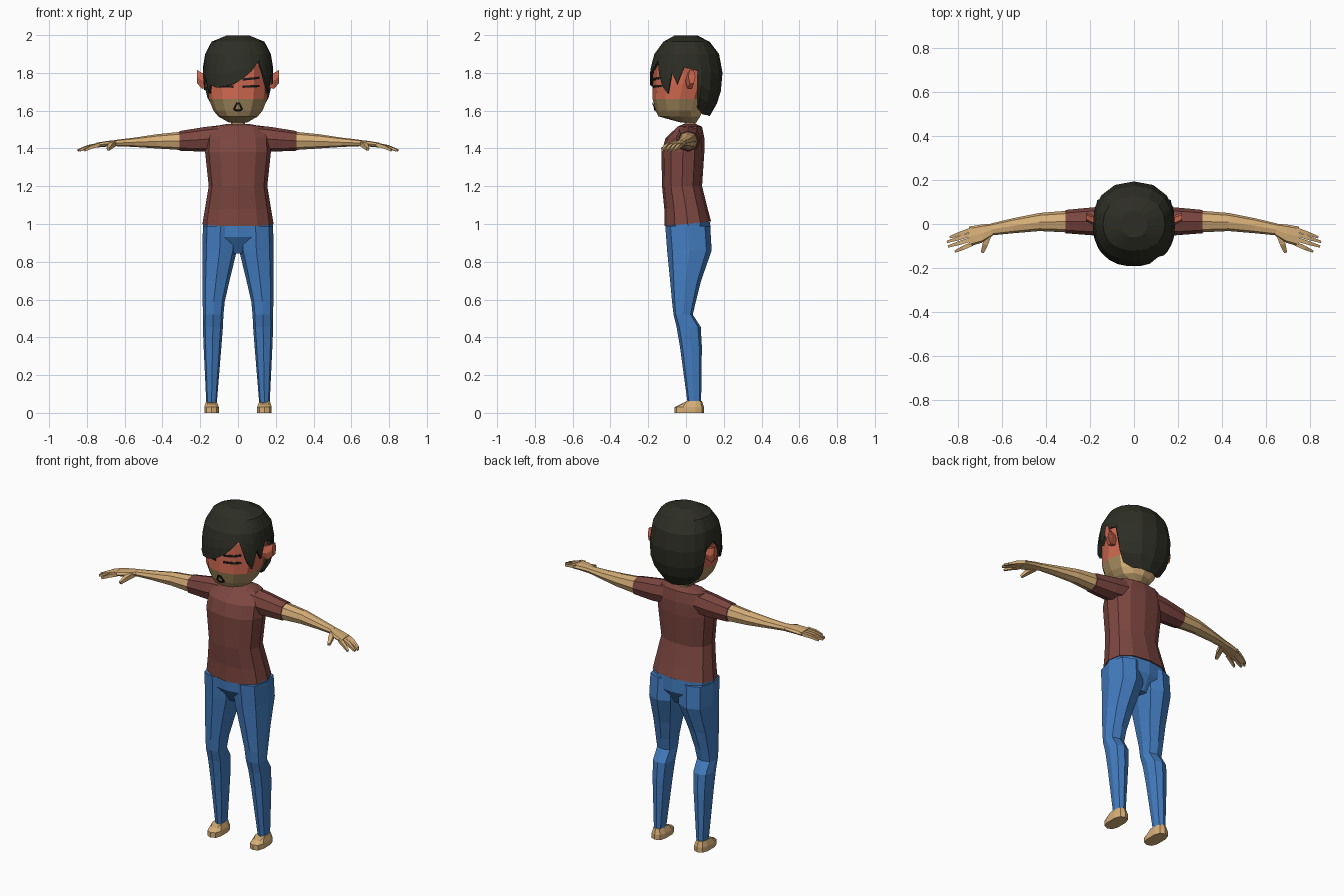
import bpy, bmesh, math
from mathutils import Vector
from mathutils.bvhtree import BVHTree

if "Cube" in bpy.data.objects:
    bpy.data.objects.remove(bpy.data.objects["Cube"])


def material(name, rgb):
    m = bpy.data.materials.new(name)
    m.diffuse_color = (*rgb, 1)
    m.use_nodes = True
    m.node_tree.nodes["Principled BSDF"].inputs["Base Color"].default_value = m.diffuse_color
    return m


SKIN = material("skin tan", (0.68, 0.43, 0.19))
STUBBLE = material("jaw brown", (0.38, 0.26, 0.115))
FACE = material("face orange", (0.62, 0.14, 0.08))
SHIRT = material("shirt maroon", (0.205, 0.062, 0.052))
JEANS = material("jeans blue", (0.056, 0.205, 0.53))
HAIR = material("hair dark", (0.026, 0.027, 0.018))
INK = material("ink black", (0.01, 0.01, 0.009))


def finish(name, bm, mats, mirror=False):
    bmesh.ops.recalc_face_normals(bm, faces=bm.faces)
    me = bpy.data.meshes.new(name)
    bm.to_mesh(me)
    bm.free()
    for m in mats:
        me.materials.append(m)
    ob = bpy.data.objects.new(name, me)
    bpy.context.collection.objects.link(ob)
    if mirror:
        ob.modifiers.new("mirror", 'MIRROR')
    return ob


def spow(v, p):
    return math.copysign(abs(v) ** (2 / p), v)


def bridge(bm, rings):
    for a, b in zip(rings, rings[1:]):
        n = len(a)
        for i in range(n):
            bm.faces.new((a[i], a[(i + 1) % n], b[(i + 1) % n], b[i]))


def loft(rings, n, axis='z', p=2.3, shift=0.0, tilt=0.0):
    """Bridge rounded rings (t, u0, u1, v0, v1) along an axis; tilt slopes the first ring."""
    bm = bmesh.new()
    loops = []
    for k, (t, u0, u1, v0, v1) in enumerate(rings):
        loop = []
        for i in range(n):
            a = math.tau * (i + shift) / n
            u = (u0 + u1) / 2 + (u1 - u0) / 2 * spow(round(math.cos(a), 6), p)
            v = (v0 + v1) / 2 + (v1 - v0) / 2 * spow(round(math.sin(a), 6), p)
            if axis == 'z':
                co = (u, v, t + (tilt * v if k == 0 else 0))
            else:
                co = (t, u, v)
            loop.append(bm.verts.new(co))
        loops.append(loop)
    bridge(bm, loops)
    bm.faces.new(loops[0])
    bm.faces.new(loops[-1])
    return bm


# Shirt body and sleeves
finish("shirt_body", loft([
    (1.00, -.188, .188, -.115, .133), (1.08, -.175, .175, -.115, .115),
    (1.20, -.155, .155, -.127, .085), (1.38, -.174, .174, -.13, .097),
    (1.455, -.17, .17, -.108, .097), (1.515, -.14, .14, -.045, .085),
    (1.53, -.055, .055, -.012, .05)], 12, tilt=.1), [SHIRT])
finish("sleeve", loft([
    (.10, -.055, .08, 1.39, 1.522), (.18, -.052, .076, 1.383, 1.513),
    (.31, -.042, .064, 1.388, 1.492)], 8, 'x'), [SHIRT], True)

# Jeans: hips and legs
finish("hips", loft([
    (1.01, -.184, .184, -.11, .128), (.93, -.184, .184, -.106, .13),
    (.845, -.07, .07, -.05, .08)], 12), [JEANS])
finish("leg", loft([
    (.99, .0, .186, -.11, .128), (.86, .006, .188, -.10, .136),
    (.70, .045, .188, -.084, .08), (.59, .07, .187, -.074, .052),
    (.52, .077, .186, -.066, .036), (.455, .08, .186, -.05, .078),
    (.35, .088, .182, -.032, .084), (.055, .112, .168, .008, .08)],
    8, p=2.6), [JEANS], True)

# Feet: rounded sole outline with a lower toe
bm = loft([(0, .1, .18, -.06, .095), (.03, .1, .18, -.06, .095),
           (.062, .112, .17, -.03, .085)], 10, p=2.8, shift=.5)
for v in bm.verts:
    if v.co.y < -.01 and v.co.z > .05:
        v.co.z = .045
finish("foot", bm, [SKIN], True)

# Forearms and palms
finish("forearm", loft([
    (.305, -.038, .06, 1.392, 1.488), (.43, -.032, .05, 1.40, 1.475),
    (.55, -.042, .026, 1.408, 1.457), (.65, -.052, .002, 1.412, 1.445)], 8, 'x'), [SKIN], True)
finish("palm", loft([
    (.64, -.052, .002, 1.412, 1.445), (.69, -.085, -.002, 1.41, 1.44),
    (.75, -.102, -.012, 1.405, 1.43)], 8, 'x', p=3), [SKIN], True)


def finger(name, a, b, r):
    """Tapered four-sided digit with a knuckle ring."""
    a, b = Vector(a), Vector(b)
    side = (b - a).normalized().cross(Vector((0, 0, 1))).normalized()
    up = side.cross((b - a).normalized())
    bm = bmesh.new()
    rings = []
    for t, s, lift in ((0, 1, 0), (.5, .95, .004), (1, .55, 0)):
        c = a.lerp(b, t) + up * lift
        rings.append([bm.verts.new(c + side * r * s * i + up * r * s * j)
                      for i, j in ((1, 1), (-1, 1), (-1, -1), (1, -1))])
    bridge(bm, rings)
    bm.faces.new(rings[0])
    bm.faces.new(rings[-1])
    finish(name, bm, [SKIN], True)


for i, (x, y) in enumerate(((.835, -.06), (.848, -.081), (.843, -.102), (.812, -.125))):
    finger(f"finger_{i + 1}", (.735, -.024 - .022 * i, 1.42), (x, y, 1.39), .0095)
finger("thumb", (.66, -.05, 1.424), (.688, -.128, 1.396), .013)

# Neck
finish("neck", loft([(1.50, -.04, .04, -.008, .05), (1.57, -.036, .036, -.01, .05)], 8), [SKIN])

# Head: orange face, brown jaw, tan nape
bm = loft([
    (1.538, -.05, .05, -.03, .055), (1.57, -.105, .105, -.147, .075),
    (1.60, -.13, .13, -.16, .09), (1.663, -.155, .155, -.177, .11), (1.74, -.163, .163, -.176, .14),
    (1.84, -.163, .163, -.172, .15), (1.93, -.13, .13, -.13, .13)], 12, p=2.15)
for f in bm.faces:
    c = f.calc_center_median()
    if c.z < 1.663:
        f.material_index = 2 if c.y > .02 and c.z > 1.56 else 1
head_tree = BVHTree.FromBMesh(bm)
finish("head", bm, [FACE, STUBBLE, SKIN])

# Ears
finish("ear", loft([
    (.14, -.005, .03, 1.725, 1.785), (.19, -.002, .042, 1.71, 1.805),
    (.217, .012, .05, 1.74, 1.82)], 6, 'x'), [FACE], True)


# Painted face details laid on the head surface
def on_face(x, z, off=.005):
    hit = head_tree.ray_cast(Vector((x, -1, z)), Vector((0, 1, 0)))[0]
    return (x, hit.y - off, z)


def stroke(name, top, low, mirror=False, closed=False):
    bm = bmesh.new()
    a = [bm.verts.new(on_face(*q)) for q in top]
    b = [bm.verts.new(on_face(*q)) for q in low]
    n = len(a)
    for i in range(n if closed else n - 1):
        j = (i + 1) % n
        bm.faces.new((a[i], a[j], b[j], b[i]))
    ob = finish(name, bm, [INK], mirror)
    ob.modifiers.new("thickness", 'SOLIDIFY').thickness = .004


xs = [.025, .05, .08, .095, .115]
for name, z, slope in (("eyebrow", 1.765, .1), ("eyelid", 1.727, .04)):
    mid = [(x, z + slope * (x - .025)) for x in xs]
    stroke(name, [(x, h + .006) for x, h in mid],
           [(x, h - .006) for x, h in mid], True)
outer = [(-.027, 1.608), (-.01, 1.643), (.01, 1.643), (.027, 1.608), (.012, 1.597), (-.012, 1.597)]
stroke("mouth", outer, [(x * .6, 1.617 + (z - 1.617) * .6) for x, z in outer], closed=True)

# Hair: profile (z, half width, front depth, back depth) and lower edge (angle from front, z)
profile = [(1.998, .06, .06, .06), (1.965, .14, .12, .125), (1.90, .174, .168, .175),
           (1.82, .187, .19, .194), (1.72, .188, .193, .190), (1.64, .165, .18, .165),
           (1.57, .10, .17, .125)]
edge = [(-180, 1.57), (-155, 1.575), (-130, 1.58), (-112, 1.61), (-106, 1.80), (-90, 1.83),
        (-80, 1.78), (-74, 1.71), (-68, 1.79), (-58, 1.69), (-50, 1.735), (-35, 1.722), (-20, 1.728),
        (-6, 1.74), (8, 1.775), (20, 1.81), (35, 1.862), (44, 1.79), (52, 1.73), (62, 1.69),
        (70, 1.80), (78, 1.74), (88, 1.83), (106, 1.81), (112, 1.61), (130, 1.58), (155, 1.575)]


def hair_point(deg, z):
    for lo, hi in zip(profile[1:], profile):
        if z >= lo[0] or lo is profile[-1]:
            t = (z - lo[0]) / (hi[0] - lo[0])
            w, f, b = (lo[k] + (hi[k] - lo[k]) * t for k in (1, 2, 3))
            break
    a = math.radians(deg)
    return (w * spow(math.sin(a), 2.25), -(f if abs(deg) < 90 else b) * spow(math.cos(a), 2.25), z)


bm = bmesh.new()
columns = []
for deg, low in edge:
    tops = [1.998, 1.965, 1.90]
    zs = tops + [1.90 + (low - 1.90) * t for t in (.3, .6, .8, 1)]
    columns.append([bm.verts.new(hair_point(deg, z)) for z in zs])
bridge(bm, list(zip(*columns)))
bm.faces.new([c[0] for c in columns])
hair = finish("hair", bm, [HAIR])
sol = hair.modifiers.new("thickness", 'SOLIDIFY')
sol.thickness = .012
sol.offset = -1
